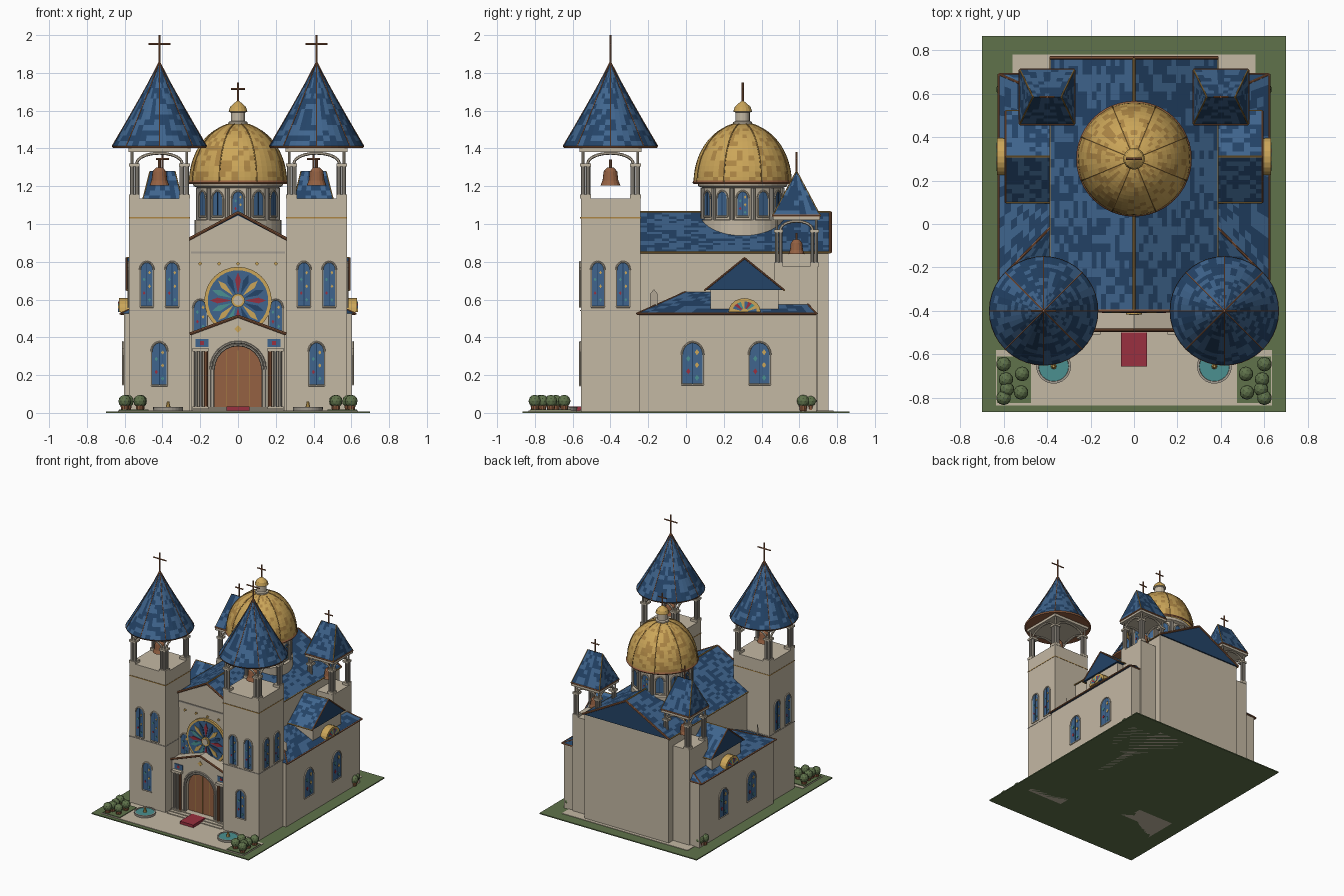
import bpy, bmesh, math, random
from mathutils import Vector, Matrix

random.seed(4)
if "Cube" in bpy.data.objects:
    bpy.data.objects.remove(bpy.data.objects["Cube"])

PALETTE = {"stone": (.55, .48, .37), "grey_stone": (.36, .33, .28), "roof_blue": (.05, .13, .27),
           "dark_blue": (.017, .056, .135), "gold": (.60, .38, .10), "dark_gold": (.42, .24, .06),
           "wood": (.30, .12, .055), "grass": (.115, .17, .07), "red": (.32, .03, .05),
           "teal": (.07, .28, .28)}
NAMES = list(PALETTE)
MATS = []
for key, rgb in PALETTE.items():
    mat = bpy.data.materials.new(key)
    mat.use_nodes = True
    mat.diffuse_color = (*rgb, 1)
    mat.node_tree.nodes["Principled BSDF"].inputs["Base Color"].default_value = (*rgb, 1)
    MATS.append(mat)
BLUES = ["roof_blue", "dark_blue"]
GOLDS = ["gold", "gold", "dark_gold"]


def make(name, bm, loc=(0, 0, 0), turn=0):
    mesh = bpy.data.meshes.new(name)
    used = sorted({f.material_index for f in bm.faces})
    for f in bm.faces:
        f.material_index = used.index(f.material_index)
    bm.to_mesh(mesh)
    bm.free()
    for i in used:
        mesh.materials.append(MATS[i])
    ob = bpy.data.objects.new(name, mesh)
    ob.location = loc
    ob.rotation_euler.z = turn
    bpy.context.collection.objects.link(ob)


def paint(faces, m):
    for f in faces:
        f.material_index = NAMES.index(m)


def hull(bm, pts, m):
    verts = [bm.verts.new(p) for p in pts]
    out = bmesh.ops.convex_hull(bm, input=verts)["geom"]
    paint([g for g in out if isinstance(g, bmesh.types.BMFace)], m)


def box(bm, x0, x1, y0, y1, z0, z1, m):
    hull(bm, [(x, y, z) for x in (x0, x1) for y in (y0, y1) for z in (z0, z1)], m)


def prism(bm, outline, y0, y1, m):
    a, b = ([bm.verts.new((x, y, z)) for x, z in outline] for y in (y0, y1))
    n = len(a)
    faces = [bm.faces.new(a), bm.faces.new(b[::-1])]
    faces += [bm.faces.new((a[i], b[i], b[(i + 1) % n], a[(i + 1) % n])) for i in range(n)]
    paint(faces, m)
    bmesh.ops.recalc_face_normals(bm, faces=faces)


def rod(bm, p, q, r, m, n=8, r2=None):
    p, q = Vector(p), Vector(q)
    rot = (q - p).to_track_quat('Z', 'Y').to_matrix().to_4x4()
    out = bmesh.ops.create_cone(bm, cap_ends=True, segments=n, radius1=r, radius2=r if r2 is None else r2,
                                depth=(q - p).length, matrix=Matrix.Translation((p + q) / 2) @ rot)
    paint({f for v in out["verts"] for f in v.link_faces}, m)


def path(bm, pts, r, m):
    for p, q in zip(pts, pts[1:]):
        rod(bm, p, q, r, m, 6)


def lathe(bm, profile, x, y, n, mats):
    rings = [[bm.verts.new((x + r * math.cos(math.tau * i / n), y + r * math.sin(math.tau * i / n), z))
              for i in range(n)] for r, z in profile]
    for a, b in zip(rings, rings[1:]):
        for i in range(n):
            j = (i + 1) % n
            paint([bm.faces.new((a[i], a[j], b[j], b[i]))], random.choice(mats))


def tiles(bm, a, b, c, d, nu, nv, mats=BLUES):
    # Tiled roof slope, a-b along the eave and d-c along the top, laid just above its solid
    a, b, c, d = map(Vector, (a, b, c, d))
    lift = (b - a).cross(d - a).normalized() * .003
    flip = lift.z < 0
    lift = -lift if flip else lift
    at = lambda u, v: (a.lerp(b, u)).lerp(d.lerp(c, u), v) + lift
    for j in range(nv):
        for i in range(nu):
            quad = [at((i + p) / nu, (j + q) / nv) for p, q in ((0, 0), (1, 0), (1, 1), (0, 1))]
            f = bm.faces.new([bm.verts.new(p) for p in (quad[::-1] if flip else quad)])
            paint([f], random.choice(mats))


def arch(w, z0, z1, rise=.6, n=12):
    # Arched opening outline in x and z
    spring = z1 - w * rise
    return [(w / 2, z0)] + [(w / 2 * math.cos(math.pi * i / n), spring + w * rise * math.sin(math.pi * i / n))
                            for i in range(n + 1)] + [(-w / 2, z0)]


def disc(r, z, n=32):
    return [(r * math.cos(math.tau * i / n), z + r * math.sin(math.tau * i / n)) for i in range(n)]


def window(name, loc, turn, w, h, gems=True):
    bm = bmesh.new()
    prism(bm, arch(w, 0, h), -.004, .004, "roof_blue")
    rim = [(x, -.004, z) for x, z in arch(w, 0, h)]
    path(bm, rim + rim[:1], .005, "stone")
    box(bm, -.002, .002, -.006, 0, 0, h * .97, "dark_blue")
    if gems:
        for k, m in enumerate(("teal", "red", "gold", "teal", "gold")):
            z, x, r = h * (.16 + .15 * k), w * .2 * (-1) ** k, w * .1
            prism(bm, [(x - r, z), (x, z - r * 1.4), (x + r, z), (x, z + r * 1.4)], -.007, 0, m)
    make(name, bm, loc, turn)


def cross(bm, x, y, z0, z1, w):
    rod(bm, (x, y, z0), (x, y, z1), .006, "wood")
    z = z0 + (z1 - z0) * .68
    rod(bm, (x - w, y, z), (x + w, y, z), .005, "wood")


def bell(bm, x, y, z, r):
    lathe(bm, [(0, z), (r, z), (r * .8, z + r * .5), (r * .7, z + r * 1.4), (r * .35, z + r * 1.8), (0, z + r * 1.8)],
          x, y, 16, ["wood"])
    rod(bm, (x, y, z + r * 1.8), (x, y, z + r * 2.6), r * .15, "wood")


def belfry(bm, x, y, z0, z1, top, half, r):
    # Clustered corner columns, plinths, capitals, four arches and an upper frame
    for sx in (-1, 1):
        for sy in (-1, 1):
            cx, cy = x + sx * half, y + sy * half
            for dx, dy in ((0, 0), (-sx, 0), (0, -sy)):
                rod(bm, (cx + dx * r * 2.2, cy + dy * r * 2.2, z0), (cx + dx * r * 2.2, cy + dy * r * 2.2, z1), r, "grey_stone")
            mx, my, e = cx - sx * r, cy - sy * r, r * 2.4
            for a, b in ((z0, z0 + .02), (z1 - .015, z1)):
                box(bm, mx - e, mx + e, my - e, my + e, a, b, "stone")
            rod(bm, (cx, cy, z1), (cx, cy, top), r * .6, "stone")
    span, rise = half - r * 2, top - z1 - .015
    curve = [(span * math.cos(math.pi * i / 10), z1 + rise * math.sin(math.pi * i / 10)) for i in range(11)]
    for s in (-half, half):
        path(bm, [(x + u, y + s, z) for u, z in curve], .008, "stone")
        path(bm, [(x + s, y + u, z) for u, z in curve], .008, "stone")
    e = half + .02
    box(bm, x - e, x + e, y - e, y + e, top - .008, top + .012, "stone")


# Ground, paving, steps and carpet
bm = bmesh.new()
box(bm, -.7, .7, -.865, .865, 0, .008, "grass")
box(bm, -.56, .56, -.6, .78, .006, .012, "stone")
box(bm, -.635, .635, -.835, -.58, .006, .012, "stone")
for s in (-1, 1):
    box(bm, *sorted((s * .475, s * .63)), -.825, -.61, .01, .017, "grass")
for k in range(3):
    box(bm, -.24, .24, -.56 + .03 * k, -.38, .01, .018 + .006 * k, "stone")
box(bm, -.06, .06, -.655, -.5, .012, .034, "red")
make("grounds", bm)

# Nave walls and gabled roof
bm = bmesh.new()
box(bm, -.375, .375, -.385, .755, 0, .855, "stone")
prism(bm, [(-.36, .8), (.36, .8), (.36, .862), (0, 1.045), (-.36, .862)], -.392, -.3, "stone")
box(bm, -.25, .25, -.398, -.38, .845, .855, "grey_stone")
make("nave_walls", bm)
bm = bmesh.new()
prism(bm, [(-.385, .85), (.385, .85), (0, 1.06)], -.385, .765, "dark_blue")
for s in (-1, 1):
    tiles(bm, (s * .385, -.4, .85), (s * .385, .765, .85), (0, .765, 1.06), (0, -.4, 1.06), 30, 18)
    for y in (-.4, .765):
        rod(bm, (s * .385, y, .852), (0, y, 1.06), .008, "wood")
    rod(bm, (s * .385, -.4, .85), (s * .385, .765, .85), .005, "dark_gold")
rod(bm, (0, -.4, 1.062), (0, .765, 1.062), .006, "dark_gold")
make("nave_roof", bm)

# Rose window with petals, flanking windows and gold studs
bm = bmesh.new()
prism(bm, disc(.178, .595), -.402, -.38, "gold")
prism(bm, disc(.16, .595), -.406, -.38, "roof_blue")
for k in range(16):
    t = math.tau * k / 16
    ray = lambda r, o: (r * math.cos(t + o), .595 + r * math.sin(t + o))
    prism(bm, [ray(.035, 0), ray(.11, -.14), ray(.148, 0), ray(.11, .14)], -.41, -.4,
          ("red", "teal", "gold", "dark_blue")[k * 3 % 4 if k % 3 else k % 4])
prism(bm, disc(.036, .595, 16), -.416, -.4, "gold")
prism(bm, disc(.024, .595, 16), -.42, -.4, "stone")
for k in range(-2, 3):
    prism(bm, disc(.011, .79, 4), -.396, -.38, "gold") if k == 0 else prism(
        bm, [(x + k * .1, z) for x, z in disc(.011, .79, 4)], -.396, -.38, "gold")
make("rose_window", bm)
for s in (-1, 1):
    window("facade_window", (s * .2, -.388, .43), 0, .075, .17)

# Entrance porch
bm = bmesh.new()
prism(bm, [(-.25, .01), (-.25, .42), (0, .51), (.25, .42), (.25, .01)] + arch(.26, .01, .36, .5), -.48, -.38, "stone")
prism(bm, arch(.25, .01, .355, .5), -.45, -.4, "wood")
for x in (-.06, 0, .06):
    box(bm, x - .002, x + .002, -.453, -.44, .03, .33, "dark_gold")
for w in (.26, .29):
    path(bm, [(x, -.482, z) for x, z in arch(w, .01, .36 + (w - .26) / 2, .5)], .007, "grey_stone")
prism(bm, disc(.02, .445, 4), -.484, -.47, "gold")
for s in (-1, 1):
    rod(bm, (s * .255, -.488, .418), (0, -.488, .512), .008, "wood")
    for x in (.17, .197, .224):
        rod(bm, (s * x, -.492, .02), (s * x, -.492, .33), .01, "wood" if x == .17 else "grey_stone")
    for z in (.015, .325):
        box(bm, *sorted((s * .155, s * .24)), -.508, -.47, z, z + .018, "stone")
    box(bm, *sorted((s * .155, s * .225)), -.485, -.47, .35, .39, "roof_blue")
    box(bm, *sorted((s * .18, s * .2)), -.488, -.47, .36, .38, "red")
make("porch", bm)

# Dome, drum and lantern
bm = bmesh.new()
lathe(bm, [(0, .9), (.23, .9), (.23, 1.02), (.212, 1.025), (.212, 1.19), (.235, 1.2), (.24, 1.22), (0, 1.22)], 0, .3, 36, ["stone"])
for k in range(12):
    t = math.tau * (k + .5) / 12
    p = Vector((.218 * math.sin(t), .3 - .218 * math.cos(t), 1.02))
    rod(bm, p, p + Vector((0, 0, .17)), .012, "grey_stone")
make("dome_drum", bm)
for k in range(12):
    t = math.tau * k / 12
    window("drum_window", (.213 * math.sin(t), .3 - .213 * math.cos(t), 1.04), t, .065, .135, k % 3 == 0)
bm = bmesh.new()
shell = [(.26 * math.cos(a), 1.22 + .315 * math.sin(a)) for a in [math.pi / 2 * .96 * i / 16 for i in range(17)]]
lathe(bm, shell, 0, .3, 48, GOLDS)
for k in range(8):
    t = math.tau * (k + .5) / 8
    path(bm, [(r * math.cos(t), .3 + r * math.sin(t), z) for r, z in shell], .004, "dark_gold")
lathe(bm, [(.26, 1.212), (.266, 1.22), (.26, 1.23)], 0, .3, 48, ["wood"])
make("dome", bm)
bm = bmesh.new()
lathe(bm, [(.05, 1.52), (.05, 1.54), (.038, 1.545), (.038, 1.59), (.05, 1.595)], 0, .3, 16, ["stone"])
lathe(bm, [(.05, 1.595), (.042, 1.62), (.02, 1.64), (0, 1.655)], 0, .3, 16, ["gold"])
cross(bm, 0, .3, 1.64, 1.75, .036)
make("lantern", bm)

for s in (-1, 1):
    # Front bell tower
    tx, ty, h = s * .416, -.4, .16
    bm = bmesh.new()
    box(bm, tx - h, tx + h, ty - h + .004, ty + h, 0, 1.135, "stone")
    box(bm, tx - h - .002, tx + h + .002, ty - h, ty + h + .002, 1.03, 1.036, "dark_gold")
    box(bm, tx - h - .002, tx + h + .002, ty - h, ty + h + .002, .54, .546, "grey_stone")
    belfry(bm, tx, ty, 1.135, 1.32, 1.39, .145, .012)
    bell(bm, tx, ty, 1.205, .052)
    make("bell_tower", bm)
    bm = bmesh.new()
    spire = [(.25 * (1 - i / 16) ** 1.06, 1.412 + .448 * i / 16) for i in range(17)]
    lathe(bm, spire, tx, ty, 40, BLUES)
    lathe(bm, [(0, 1.402), (.246, 1.402), (.252, 1.412)], tx, ty, 40, ["wood"])
    for k in range(8):
        t = math.tau * k / 8
        path(bm, [(tx + r * math.cos(t), ty + r * math.sin(t), z) for r, z in spire[::4]], .003, "wood")
    cross(bm, tx, ty, 1.85, 2.0, .058)
    make("tower_spire", bm)
    for d in (-.067, .067):
        window("tower_window", (tx + d, -.557, .56), 0, .072, .24)
        window("tower_side_window", (s * .577, ty + d, .56), s * math.pi / 2, .072, .24)
    window("tower_low_window", (tx, -.557, .145), 0, .085, .23)

    # Side aisle with hipped lean-to roof
    bm = bmesh.new()
    box(bm, *sorted((s * .3, s * .603)), -.25, .69, 0, .53, "stone")
    box(bm, *sorted((s * .36, s * .575)), .13, .49, .5, .65, "stone")
    hull(bm, [(s * x, y, z) for x, y in ((.5, -.19), (.54, -.15)) for z in (.55, .63)] + [(s * .52, -.17, .655)], "stone")
    make("aisle_walls", bm)
    bm = bmesh.new()
    a, b, c, d = (s * .622, -.26, .525), (s * .622, .69, .525), (s * .37, .58, .64), (s * .37, 0, .64)
    e, f = (s * .37, -.26, .525), (s * .37, .69, .525)
    hull(bm, [a, b, c, d, e, f], "dark_blue")
    tiles(bm, a, b, c, d, 20, 9)
    tiles(bm, e, a, d, d, 8, 7)
    tiles(bm, b, f, c, c, 8, 6)
    for p, q in ((a, b), (a, d), (b, c), (b, f)):
        rod(bm, p, q, .006, "wood")
    make("aisle_roof", bm)
    bm = bmesh.new()
    ridge = [(s * x, .31, .82) for x in (.37, .59)]
    hull(bm, ridge + [(s * x, y, .65) for x in (.37, .59) for y in (.1, .52)], "dark_blue")
    for y in (.1, .52):
        tiles(bm, (s * .37, y, .65), (s * .59, y, .65), ridge[1], ridge[0], 8, 10)
        rod(bm, (s * .59, y, .65), ridge[1], .005, "wood")
        rod(bm, (s * .37, y, .65), (s * .59, y, .65), .005, "dark_gold")
    rod(bm, *ridge, .005, "dark_gold")
    make("transept_roof", bm)

    # Fan lunette above the aisle eave
    bm = bmesh.new()
    fan = lambda r, k: (r * math.cos(math.pi * k / 10), .535 + r * .85 * math.sin(math.pi * k / 10))
    prism(bm, [fan(.085, k) for k in range(11)], -.01, .07, "gold")
    for k in range(10):
        prism(bm, [fan(.02, k), fan(.065, k), fan(.065, k + 1), fan(.02, k + 1)], -.014, 0,
              ("roof_blue", "gold", "teal", "red")[k % 4])
    make("aisle_lunette", bm, (s * .62, .31, 0), s * math.pi / 2)
    for y in (.035, .39):
        window("aisle_window", (s * .605, y, .15), s * math.pi / 2, .115, .225)

    # Rear corner turret
    cx, cy = s * .4, .585
    bm = bmesh.new()
    box(bm, cx - .12, cx + .12, cy - .12, cy + .115, 0, .775, "stone")
    belfry(bm, cx, cy, .775, .97, 1.03, .105, .01)
    bell(bm, cx, cy, .84, .043)
    make("rear_turret", bm)
    bm = bmesh.new()
    base = [(cx + i * .125, cy + j * .125, 1.045) for i, j in ((-1, -1), (1, -1), (1, 1), (-1, 1))]
    top = [(cx + i * .065, cy, 1.28) for i in (-1, 1, 1, -1)]
    hull(bm, base + top[:2], "dark_blue")
    for k in range(4):
        n = (k + 1) % 4
        tiles(bm, base[k], base[n], top[n], top[k], 7, 9)
        rod(bm, base[k], base[n], .006, "wood")
        rod(bm, base[k], top[k], .004, "dark_gold")
    cross(bm, cx, cy, 1.27, 1.38, .035)
    make("turret_roof", bm)

    # Fountain and potted shrubs
    bm = bmesh.new()
    lathe(bm, [(.078, .01), (.08, .03), (.07, .03), (.068, .024)], s * .37, -.655, 24, ["grey_stone"])
    lathe(bm, [(.069, .026), (0, .026)], s * .37, -.655, 24, ["teal"])
    rod(bm, (s * .37, -.655, .02), (s * .37, -.655, .06), .015, "gold", 8, .006)
    make("fountain", bm)
    bm = bmesh.new()
    for x, y in ((.6, -.645), (.515, -.69), (.59, -.715), (.52, -.775), (.6, -.8), (.585, -.76), (.6, .62), (.585, .66)):
        rod(bm, (s * x, y, .01), (s * x, y, .045), .018, "wood", 10, .024)
        ball = bmesh.ops.create_icosphere(bm, subdivisions=2, radius=.034, matrix=Matrix.Translation((s * x, y, .062)))
        paint({g for v in ball["verts"] for g in v.link_faces}, "grass")
    make("potted_shrubs", bm)
